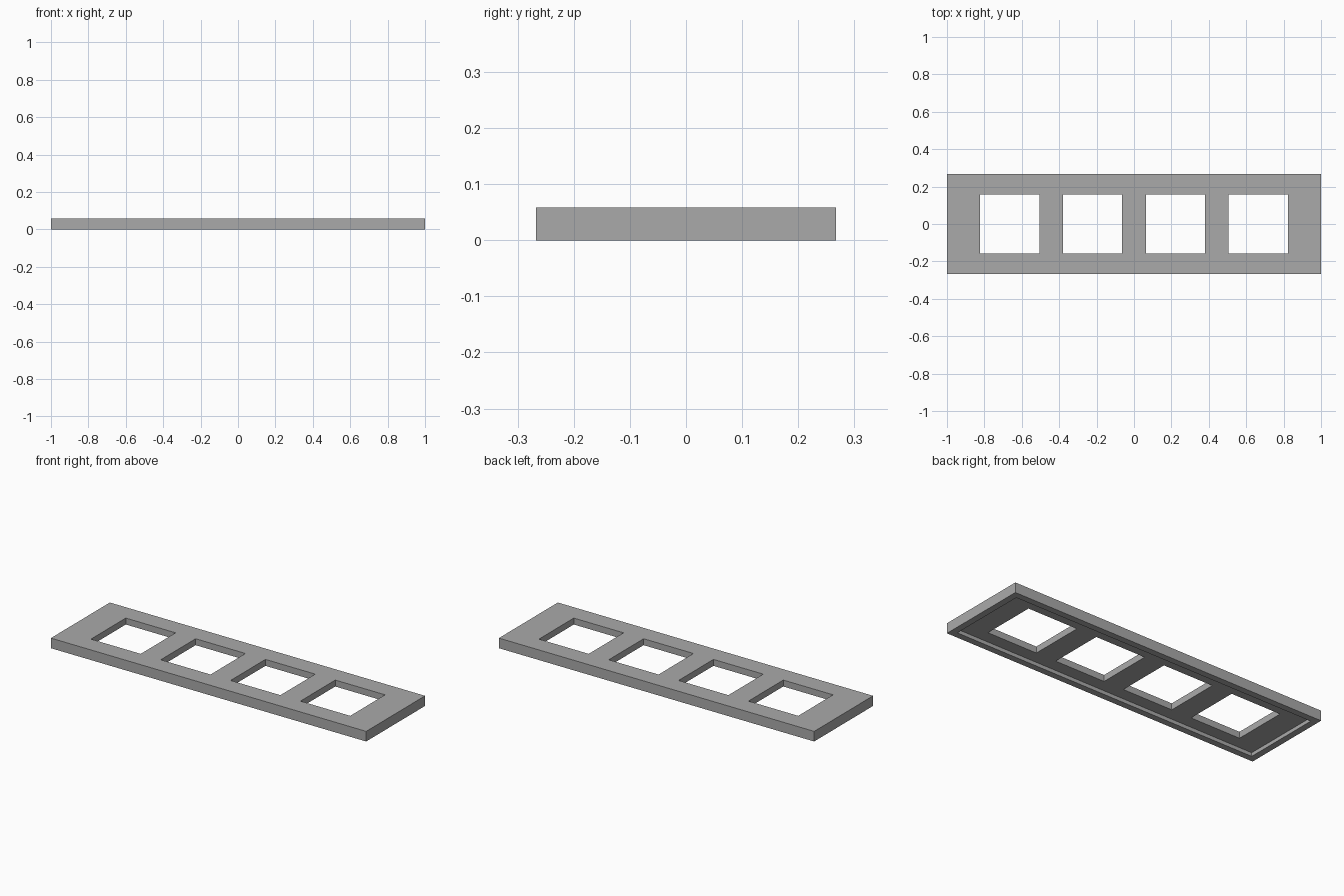
import bpy

if "Cube" in bpy.data.objects:
    bpy.data.objects.remove(bpy.data.objects["Cube"], do_unlink=True)

LENGTH, DEPTH, HEIGHT = 2.0, 0.534, 0.058
RIM, RECESS = 0.037, 0.021
WINDOW, PITCH = 0.316, 0.443


def box(name, size, center):
    bpy.ops.mesh.primitive_cube_add(size=1, location=center)
    obj = bpy.context.object
    obj.name = name
    obj.scale = size
    bpy.ops.object.transform_apply(location=True, rotation=False, scale=True)
    return obj


def cut(target, cutter):
    mod = target.modifiers.new("cut", "BOOLEAN")
    mod.operation = "DIFFERENCE"
    mod.solver = "EXACT"
    mod.object = cutter
    bpy.context.view_layer.objects.active = target
    bpy.ops.object.modifier_apply(modifier=mod.name)
    bpy.data.objects.remove(cutter, do_unlink=True)


# Frame plate
frame = box("window_frame_plate", (LENGTH, DEPTH, HEIGHT), (0, 0, HEIGHT / 2))

# Shallow recess underneath, leaving a rim
cut(frame, box("recess_cutter",
               (LENGTH - 2 * RIM, DEPTH - 2 * RIM, 2 * RECESS), (0, 0, 0)))

# Four square openings
for i in range(4):
    x = (i - 1.5) * PITCH
    cut(frame, box("opening_cutter", (WINDOW, WINDOW, 1), (x, 0, 0)))

# Plain grey
grey = bpy.data.materials.new("plain_grey")
grey.use_nodes = True
color = (0.4, 0.4, 0.4, 1)
grey.diffuse_color = color
grey.node_tree.nodes["Principled BSDF"].inputs["Base Color"].default_value = color
frame.data.materials.clear()
frame.data.materials.append(grey)
for poly in frame.data.polygons:
    poly.material_index = 0
